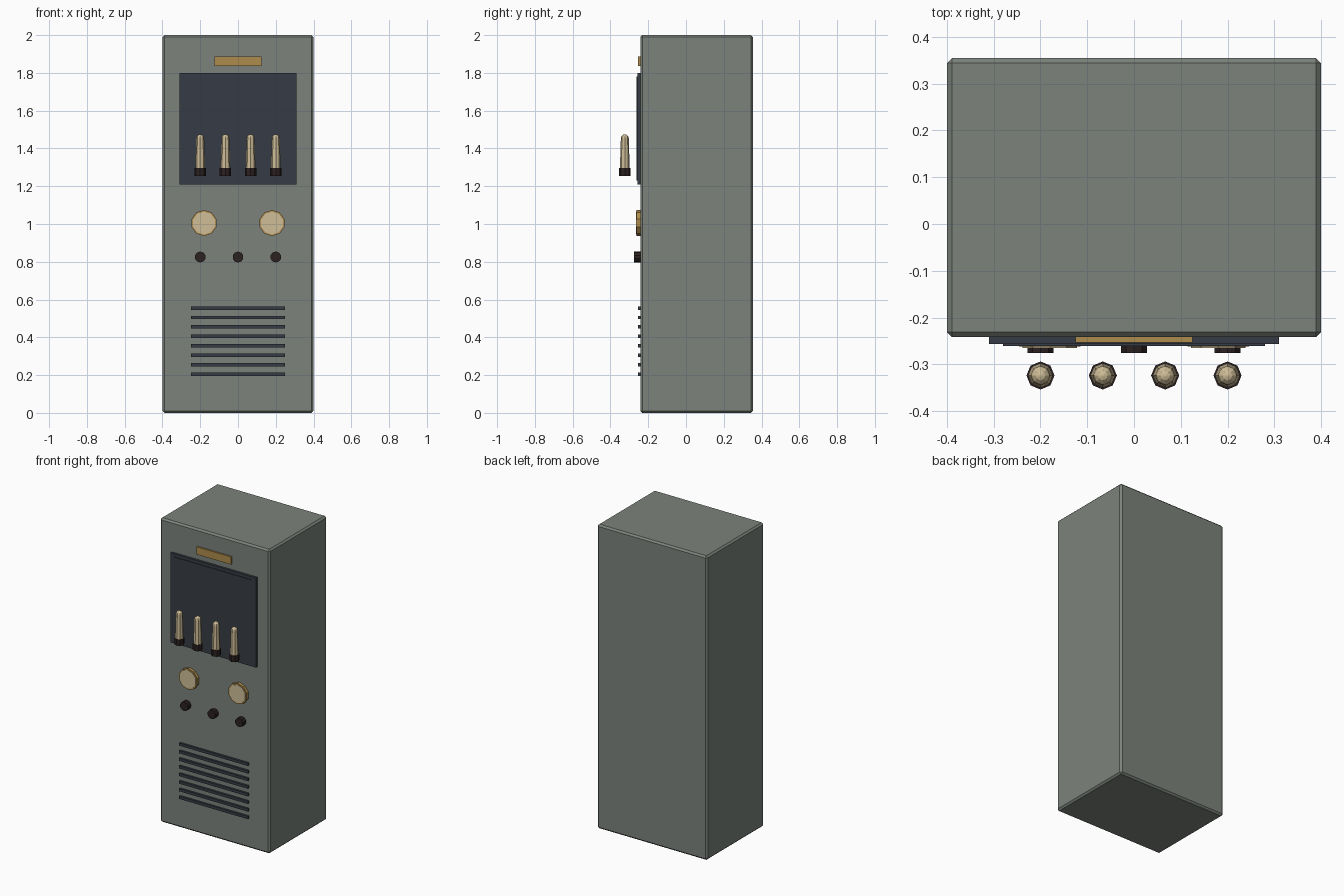
import bpy, bmesh, math
from mathutils import Matrix

if "Cube" in bpy.data.objects:
    bpy.data.objects.remove(bpy.data.objects["Cube"])

FRONT = -0.242  # y of the cabinet front face


def material(name, rgb):
    m = bpy.data.materials.new(name)
    m.diffuse_color = (*rgb, 1)
    m.use_nodes = True
    m.node_tree.nodes["Principled BSDF"].inputs["Base Color"].default_value = m.diffuse_color
    return m


GREY = material("grey_green_metal", (0.20, 0.225, 0.20))
DARK = material("dark_slate", (0.037, 0.044, 0.058))
BRASS = material("brass", (0.42, 0.26, 0.075))
CREAM = material("cream", (0.62, 0.51, 0.31))
BLACK = material("brown_black", (0.025, 0.015, 0.015))


def finish(name, bm, mat):
    bmesh.ops.recalc_face_normals(bm, faces=bm.faces[:])
    me = bpy.data.meshes.new(name)
    bm.to_mesh(me)
    bm.free()
    me.materials.append(mat)
    ob = bpy.data.objects.new(name, me)
    bpy.context.collection.objects.link(ob)
    return ob


def box(name, lo, hi, mat, bevel=0):
    bm = bmesh.new()
    bmesh.ops.create_cube(bm, size=1)
    for v in bm.verts:
        v.co = [a + (b - a) * (c + 0.5) for a, b, c in zip(lo, hi, v.co)]
    if bevel:
        bmesh.ops.bevel(bm, geom=bm.edges[:], offset=bevel, segments=1,
                        affect='EDGES', profile=0.5)
    return finish(name, bm, mat)


def disc(name, x, z, r, y_back, y_front, mat, sides):
    """Cylinder pointing forward, with a flat side on top."""
    bm = bmesh.new()
    mtx = (Matrix.Translation((x, (y_back + y_front) / 2, z))
           @ Matrix.Rotation(math.pi / 2, 4, 'X')
           @ Matrix.Rotation(math.pi / 2 + math.pi / sides, 4, 'Z'))
    bmesh.ops.create_cone(bm, cap_ends=True, segments=sides, radius1=r,
                          radius2=r, depth=y_back - y_front, matrix=mtx)
    return finish(name, bm, mat)


def lathe(name, x, y, profile, mat, sides=8):
    """Upright turned part from (radius, height) points, capped at both ends."""
    bm = bmesh.new()
    rings = [[bm.verts.new((x + r * math.cos(2 * math.pi * i / sides),
                            y + r * math.sin(2 * math.pi * i / sides), z))
              for i in range(sides)] for r, z in profile]
    for a, b in zip(rings, rings[1:]):
        for i in range(sides):
            j = (i + 1) % sides
            bm.faces.new((a[i], a[j], b[j], b[i]))
    bm.faces.new(rings[0])
    bm.faces.new(rings[-1])
    return finish(name, bm, mat)


# Cabinet
box("cabinet", (-0.4, FRONT, 0), (0.4, 0.355, 2), GREY, 0.011)

# Window panel: backing plate and slightly raised inner pane
box("window_frame", (-0.31, -0.257, 1.21), (0.31, -0.235, 1.80), DARK)
box("window_pane", (-0.28, -0.261, 1.23), (0.28, -0.250, 1.78), DARK)

# Name plate (blank)
box("brass_plate", (-0.125, -0.253, 1.837), (0.125, -0.235, 1.887), BRASS)

# Tubes standing in front of the window
for i in range(4):
    x = -0.2 + i * 0.4 / 3
    lathe(f"tube_socket_{i + 1}", x, -0.324,
          [(0.03, 1.255), (0.03, 1.296)], BLACK)
    dome = [(0.021 * math.cos(t), 1.454 + 0.021 * math.sin(t))
            for t in (0, math.pi / 6, math.pi / 3, math.pi * 0.46)]
    lathe(f"tube_glass_{i + 1}", x, -0.324, [(0.026, 1.292)] + dome, CREAM)

# Dials with brass rims
for side, x in (("left", -0.18), ("right", 0.18)):
    disc(f"dial_rim_{side}", x, 1.005, 0.069, -0.235, -0.262, BRASS, 10)
    disc(f"dial_face_{side}", x, 1.005, 0.061, -0.255, -0.265, CREAM, 10)

# Control knobs
for i in range(3):
    disc(f"knob_{i + 1}", -0.2 + 0.2 * i, 0.825, 0.029, -0.235, -0.276, BLACK, 10)

# Vent slats
for i in range(8):
    z = 0.205 + 0.05 * i
    box(f"vent_slat_{i + 1}", (-0.25, -0.255, z - 0.009),
        (0.25, -0.235, z + 0.009), DARK)
